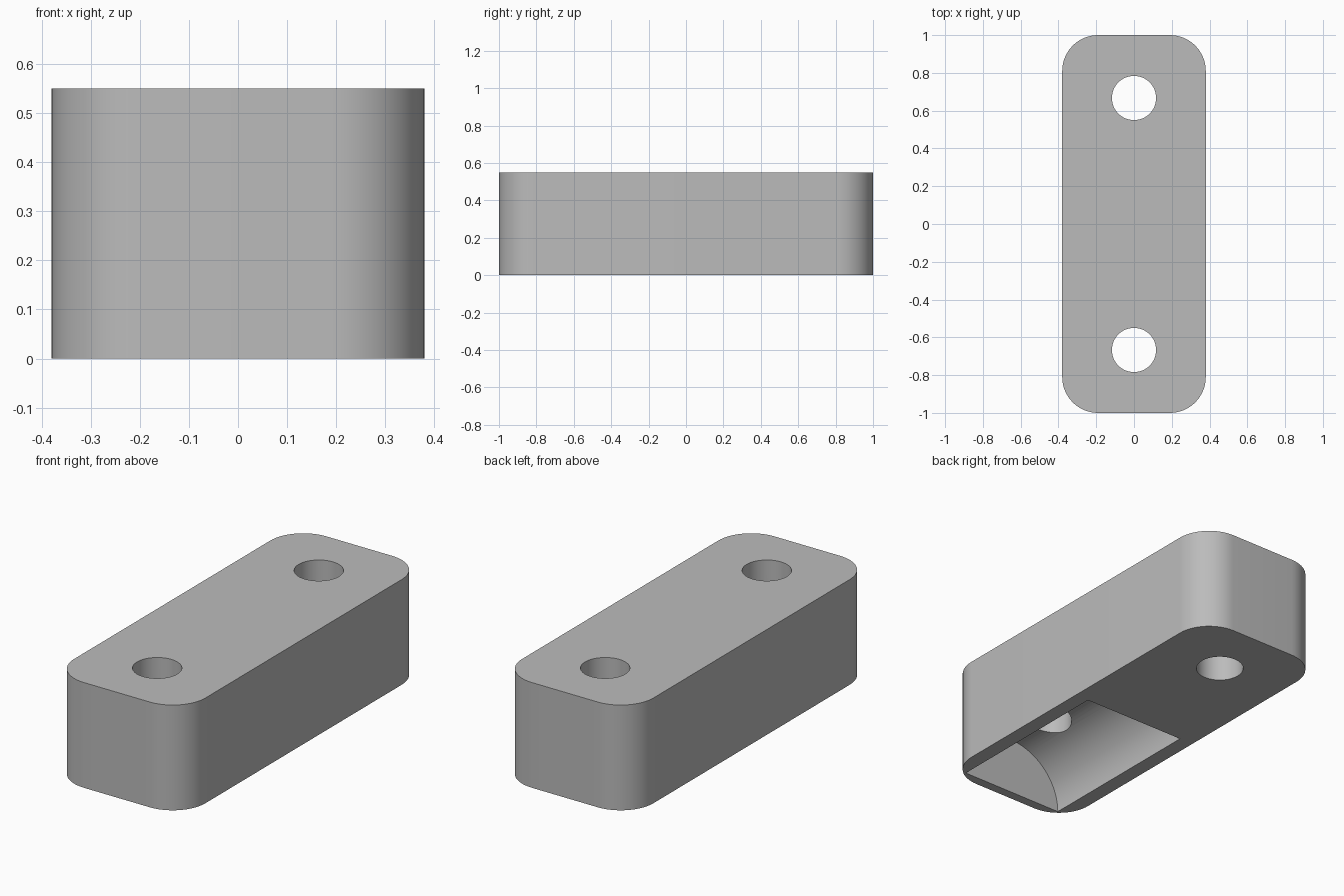
import bpy, bmesh
from math import cos, sin, pi, radians
from mathutils import Matrix

WIDTH, LENGTH, HEIGHT, CORNER = 0.76, 2.0, 0.55, 0.19
HOLE_Y, HOLE_R, ARCH_R, ARCH_END = 0.667, 0.117, 0.3, 0.95

cube = bpy.data.objects.get("Cube")
if cube:
    bpy.data.objects.remove(cube, do_unlink=True)

grey = bpy.data.materials.new("plain grey")
grey.use_nodes = True
grey.diffuse_color = (0.5, 0.5, 0.5, 1)
grey.node_tree.nodes["Principled BSDF"].inputs["Base Color"].default_value = grey.diffuse_color


def prism(name, outline, z0, z1, matrix=Matrix()):
    """Extrude a flat outline from z0 to z1, then place it."""
    bm = bmesh.new()
    face = bm.faces.new([bm.verts.new((x, y, z0)) for x, y in outline])
    top = bmesh.ops.extrude_face_region(bm, geom=[face])["geom"]
    verts = [v for v in top if isinstance(v, bmesh.types.BMVert)]
    bmesh.ops.translate(bm, verts=verts, vec=(0, 0, z1 - z0))
    bm.transform(matrix)
    bmesh.ops.recalc_face_normals(bm, faces=bm.faces)
    mesh = bpy.data.meshes.new(name)
    bm.to_mesh(mesh)
    bm.free()
    mesh.materials.append(grey)
    obj = bpy.data.objects.new(name, mesh)
    bpy.context.collection.objects.link(obj)
    return obj


def arc(cx, cy, r, start, sweep, steps):
    angles = [start + sweep * i / steps for i in range(steps + 1)]
    return [(cx + r * cos(a), cy + r * sin(a)) for a in angles]


# Block with rounded vertical corners
dx, dy = WIDTH / 2 - CORNER, LENGTH / 2 - CORNER
outline = []
for i, (sx, sy) in enumerate([(1, 1), (-1, 1), (-1, -1), (1, -1)]):
    outline += arc(sx * dx, sy * dy, CORNER, i * pi / 2, pi / 2, 16)
block = prism("block", outline, 0, HEIGHT)

# Two through holes
cutters = [prism("hole_cutter", arc(0, s * HOLE_Y, HOLE_R, 0, 2 * pi, 48)[:-1], -0.1, HEIGHT + 0.1)
           for s in (-1, 1)]

# Half-round hollow under the front half
arch = arc(0, 0, ARCH_R, 0, pi, 48) + [(-ARCH_R, -0.1), (ARCH_R, -0.1)]
cutters.append(prism("hollow_cutter", arch, 0, ARCH_END, Matrix.Rotation(pi / 2, 4, "X")))

# Cut, then remove the cutters
bpy.context.view_layer.objects.active = block
for cutter in cutters:
    cutter.hide_render = True
    mod = block.modifiers.new("cut", "BOOLEAN")
    mod.operation, mod.solver, mod.object = "DIFFERENCE", "EXACT", cutter
    bpy.ops.object.modifier_apply(modifier=mod.name)
    bpy.data.objects.remove(cutter, do_unlink=True)

bpy.ops.object.select_all(action="DESELECT")
block.select_set(True)
bpy.ops.object.shade_smooth_by_angle(angle=radians(30))
